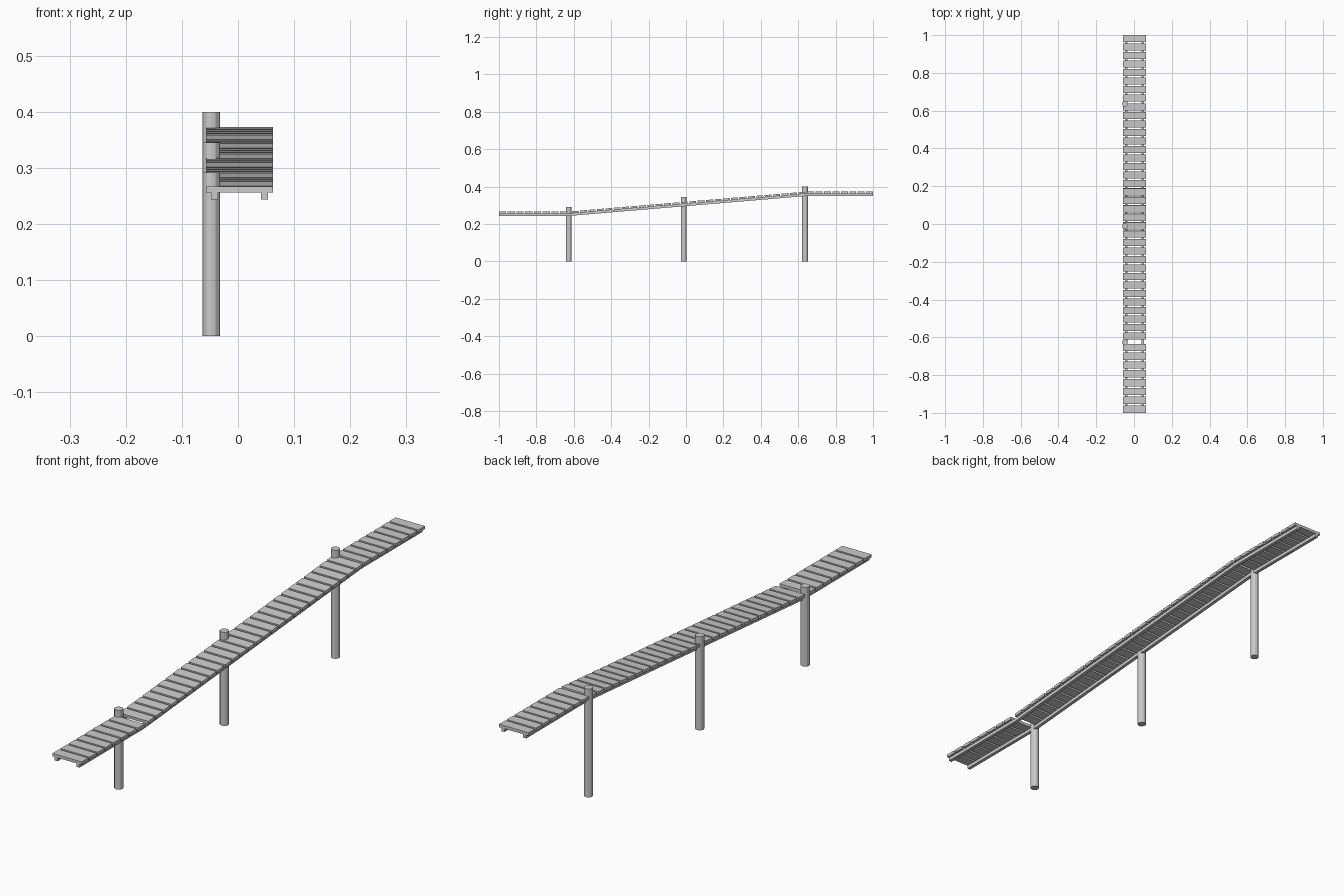
import bpy, bmesh, math
from mathutils import Matrix, Vector

if "Cube" in bpy.data.objects:
    bpy.data.objects.remove(bpy.data.objects["Cube"])

# Deck top line in (y, z): low landing, ramp, high landing
PATH = [(-1.0, 0.267), (-0.622, 0.267), (0.642, 0.373), (1.0, 0.373)]
PLANK_T = 0.011
RAIL_H = 0.0125
DECK_X, DECK_W = 0.0027, 0.1195


def finish(bm, name):
    bmesh.ops.recalc_face_normals(bm, faces=bm.faces)
    me = bpy.data.meshes.new(name)
    bm.to_mesh(me)
    bm.free()
    ob = bpy.data.objects.new(name, me)
    bpy.context.collection.objects.link(ob)
    return ob


def planks(name, a, b, count, trim_a, trim_b, gap=0.008):
    # evenly spaced boards laid along the segment a-b
    ang = math.atan2(b[1] - a[1], b[0] - a[0])
    d = Vector((0, math.cos(ang), math.sin(ang)))
    n = Vector((0, -math.sin(ang), math.cos(ang)))
    start = Vector((DECK_X, a[0], a[1])) + d * trim_a
    length = math.hypot(b[0] - a[0], b[1] - a[1]) - trim_a - trim_b
    width = (length - gap * (count - 1)) / count
    bm = bmesh.new()
    for i in range(count):
        c = start + d * (i * (width + gap) + width / 2) - n * (PLANK_T / 2)
        m = (Matrix.Translation(c) @ Matrix.Rotation(ang, 4, 'X')
             @ Matrix.Diagonal((DECK_W, width, PLANK_T, 1)))
        bmesh.ops.create_cube(bm, size=1, matrix=m)
    return finish(bm, name)


def rail(name, x, w=0.0125):
    # bent beam following the underside of the planks
    bm = bmesh.new()
    rings = []
    for y, z in PATH:
        t = z - PLANK_T
        rings.append([bm.verts.new((x + sx * w / 2, y, t - h))
                      for sx, h in ((-1, 0), (1, 0), (1, RAIL_H), (-1, RAIL_H))])
    for r, s in zip(rings, rings[1:]):
        for i in range(4):
            j = (i + 1) % 4
            bm.faces.new((r[i], r[j], s[j], s[i]))
    bm.faces.new(rings[0])
    bm.faces.new(rings[-1])
    return finish(bm, name)


def post(name, y, h, r=0.0155, sides=12):
    bm = bmesh.new()
    bmesh.ops.create_cone(bm, cap_ends=True, segments=sides, radius1=r, radius2=r,
                          depth=h, matrix=Matrix.Translation((-0.0475, y, h / 2)))
    return finish(bm, name)


# Walking boards
planks("low_landing_planks", PATH[0], PATH[1], 8, 0, 0.012)
planks("ramp_planks", PATH[1], PATH[2], 28, 0.011, 0.005)
planks("high_landing_planks", PATH[2], PATH[3], 8, 0.006, 0)

# Support beams under the boards
for side, s in (("left", -1), ("right", 1)):
    rail(side + "_beam", DECK_X + s * 0.0445)

# Round posts along the left edge
for name, y, h in (("low_post", -0.627, 0.292), ("middle_post", -0.012, 0.345),
                   ("high_post", 0.636, 0.40)):
    post(name, y, h)
